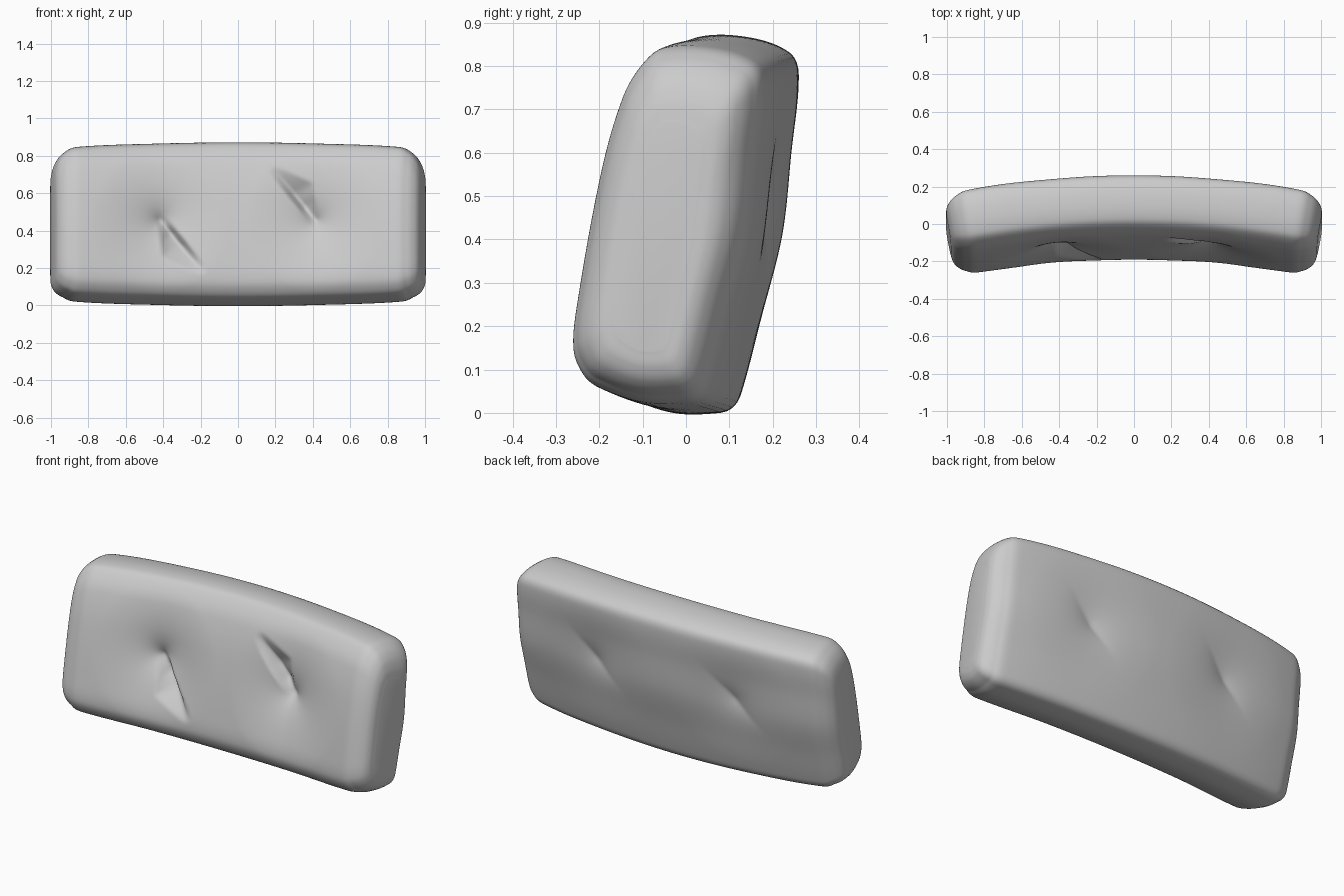
import bpy
import bmesh
from math import exp, hypot
from mathutils import Vector

cube = bpy.data.objects.get("Cube")
if cube:
    bpy.data.objects.remove(cube)

STEP = 0.014
MID = 0.435


def spline(points, closed):
    """Resample a rounded curve through the points at an even step."""
    pts = [Vector(p) for p in points]
    n = len(pts)
    out = []
    for i in range(n if closed else n - 1):
        def at(k):
            return pts[k % n] if closed else pts[max(0, min(n - 1, k))]
        a, b, c, d = at(i - 1), at(i), at(i + 1), at(i + 2)
        count = max(2, round(hypot(c[0] - b[0], c[1] - b[1]) / STEP))
        # tangents limited by the segment so uneven spacing does not overshoot
        seg = (c - b).length
        m0 = (c - a) * (seg / (c - a).length)
        m1 = (d - b) * (seg / (d - b).length)
        for j in range(count):
            t = j / count
            out.append(b * (2*t**3 - 3*t**2 + 1) + m0 * (t**3 - 2*t**2 + t)
                       + c * (3*t**2 - 2*t**3) + m1 * (t**3 - t**2))
    if not closed:
        out.append(pts[-1])
    return out


def lean(z):
    """Centre line of the leaning cushion."""
    return 0.18 * z - 0.04


def pull(r):
    """Broad hollow around a button."""
    return max(0, 1 - r / 0.38) ** 1.6


def front_tuft(x, z):
    """Depth of a button dimple with a sharp fold on one side."""
    if x < 0:                       # left tuft is the right one turned half round
        x, z = -x, 0.91 - z
    u, v = x - 0.43, z - 0.455
    r = hypot(u, v)
    depth = 0.06 * pull(r) + 0.04 * exp(-r / 0.06)
    along = (-0.65 * u + 0.76 * v) / 0.37
    across = 0.76 * u + 0.65 * v
    if 0 < along < 1 and across > -0.035:
        width = 0.02 + 0.1 * min(along / 0.43, (1 - along) / 0.57)
        ramp = 1 - across / width if across > 0 else 1 + across / 0.035
        depth += 0.06 * min(1, 2 * (1 - along), 4 * along) * max(0, ramp)
    return depth


def back_tuft(x, z):
    """Shallow diagonal pull on the back."""
    u, v = abs(x) - 0.42, z - 0.47
    r = hypot(u, v)
    if x < 0:
        u = -u
    along, across = (u + v) * 0.707, (u - v) * 0.707
    return 0.02 * pull(r) + 0.02 * exp(-(along / 0.14) ** 2 - abs(across) / 0.07)


# Side profile of the middle (y, z), from the bottom round the back
profile = spline([(0.08, 0), (0.108, 0.012), (0.126, 0.04), (0.174, 0.22),
                  (0.222, 0.41), (0.243, 0.6), (0.26, 0.78), (0.24, 0.83),
                  (0.145, 0.866), (0.025, 0.866), (-0.025, 0.825), (-0.068, 0.75),
                  (-0.12, 0.57), (-0.182, 0.23), (-0.19, 0.125), (-0.17, 0.07),
                  (-0.14, 0.04), (-0.03, 0)], True)

# Half of the length: x, thickness scale, height scale
half = [(0, 1, 1), (0.43, 1, 0.985), (0.86, 0.99, 0.945), (0.925, 0.9, 0.89),
        (0.965, 0.76, 0.81), (0.985, 0.6, 0.71), (0.992, 0.4, 0.6)]
stations = spline([(-x, t, h) for x, t, h in half[:0:-1]] + half, False)

# Cushion lofted along its length, each section turned with the bend
bm = bmesh.new()
rings = []
for x, thick, tall in stations:
    ring = []
    for y0, z0 in profile:
        offset = y0 - lean(z0)
        z = MID + (z0 - MID) * tall - 0.1 * max(0, 0.9 - tall)
        y = lean(z) + offset * thick - 0.098 * x * x
        weight = min(1, max(0, (abs(offset) - 0.04) / 0.06))
        y += weight * (front_tuft(x, z) if offset < 0 else -back_tuft(x, z))
        ring.append(bm.verts.new((x + 0.18 * x * offset * thick, y, z)))
    rings.append(ring)
for r0, r1 in zip(rings, rings[1:]):
    for i in range(len(r0)):
        j = (i + 1) % len(r0)
        bm.faces.new((r0[i], r0[j], r1[j], r1[i]))
for ring in (rings[0], rings[-1]):
    bm.faces.new(ring)
bmesh.ops.recalc_face_normals(bm, faces=bm.faces)

mesh = bpy.data.meshes.new("back_cushion")
bm.to_mesh(mesh)
bm.free()
cushion = bpy.data.objects.new("back_cushion", mesh)
bpy.context.collection.objects.link(cushion)

# Plain grey fabric
fabric = bpy.data.materials.new("grey_fabric")
fabric.use_nodes = True
fabric.diffuse_color = (0.6, 0.6, 0.6, 1)
fabric.node_tree.nodes["Principled BSDF"].inputs["Base Color"].default_value = (0.6, 0.6, 0.6, 1)
mesh.materials.append(fabric)

bpy.context.view_layer.objects.active = cushion
cushion.select_set(True)
bpy.ops.object.shade_smooth_by_angle(angle=1.0)
